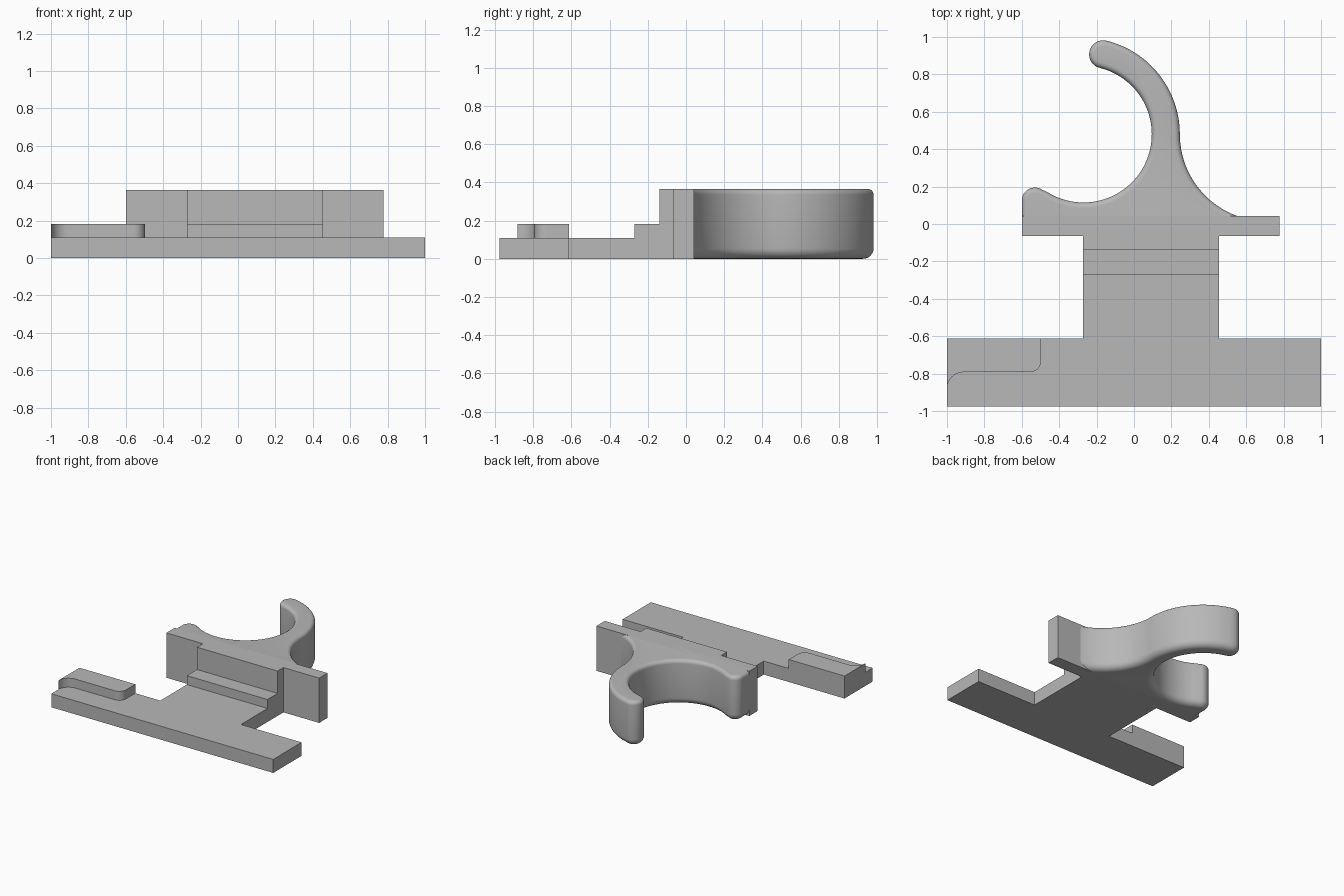
import bpy, bmesh
from math import cos, sin, radians
from mathutils import Vector

cube = bpy.data.objects.get("Cube")
if cube:
    bpy.data.objects.remove(cube)

grey = bpy.data.materials.new("plain grey")
grey.use_nodes = True
COLOUR = (0.48, 0.48, 0.48, 1)
grey.diffuse_color = COLOUR
grey.node_tree.nodes["Principled BSDF"].inputs["Base Color"].default_value = COLOUR


def arc(cx, cy, r, start, end, steps):
    """Points along a circular arc, angles in degrees."""
    angles = [radians(start + (end - start) * i / steps) for i in range(steps + 1)]
    return [(cx + r * cos(a), cy + r * sin(a)) for a in angles]


def prism(name, corners, direction, rounding=None):
    """Extrude a closed outline; rounding may bevel the solid before it is stored."""
    bm = bmesh.new()
    face = bm.faces.new([bm.verts.new(c) for c in corners])
    ext = bmesh.ops.extrude_face_region(bm, geom=[face])
    moved = [v for v in ext["geom"] if isinstance(v, bmesh.types.BMVert)]
    bmesh.ops.translate(bm, vec=Vector(direction), verts=moved)
    bmesh.ops.recalc_face_normals(bm, faces=bm.faces)
    if rounding:
        rounding(bm)
    mesh = bpy.data.meshes.new(name)
    bm.to_mesh(mesh)
    bm.free()
    obj = bpy.data.objects.new(name, mesh)
    bpy.context.collection.objects.link(obj)
    mesh.materials.append(grey)
    bpy.ops.object.select_all(action='DESELECT')
    obj.select_set(True)
    bpy.context.view_layer.objects.active = obj
    bpy.ops.object.shade_smooth_by_angle(angle=radians(30))
    return obj


def plan(name, outline, z0, z1, rounding=None):
    return prism(name, [(x, y, z0) for x, y in outline], (0, 0, z1 - z0), rounding)


def box(name, x0, x1, y0, y1, z0, z1):
    return plan(name, [(x0, y0), (x1, y0), (x1, y1), (x0, y1)], z0, z1)


BASE, STEP, TOP = 0.11, 0.183, 0.365
BACK = 0.0   # hidden edge of the hook, inside the wall

# Flat base and upright wall
box("base_crossbar", -1, 1, -0.975, -0.612, 0, BASE)
box("upright_wall", -0.6, 0.777, -0.065, 0.042, 0, TOP)

# Stem with two steps, drawn from the side
steps = [(-0.612, 0), (-0.065, 0), (-0.065, TOP), (-0.14, TOP),
         (-0.14, STEP), (-0.27, STEP), (-0.27, BASE), (-0.612, BASE)]
prism("stepped_stem", [(-0.272, y, z) for y, z in steps], (0.727, 0, 0))

# Raised pad on the crossbar, with one concave and one convex corner
pad = [(-1, -0.612)] + arc(-0.91, -0.882, 0.09, 180, 90, 10)
pad += arc(-0.557, -0.732, 0.06, 270, 360, 10) + [(-0.497, -0.612)]
plan("raised_pad", pad, BASE, STEP)

# Hook: lip, round cradle, curled tip, outer sweep
hook = [(-0.6, BACK)]
hook += arc(-0.53, 0.125, 0.07, 180, 53.8, 12)
hook += arc(-0.27, 0.48, 0.365, 233.8, 436, 56)[1:]
hook += arc(-0.165, 0.907, 0.075, 256, 76, 16)[1:-1]
hook += arc(-0.27, 0.48, 0.515, 76, 0, 26)
hook += arc(0.71, 0.48, 0.465, 180, 265, 24)[1:]
hook += [(0.67, BACK)]


def round_hook(bm):
    """Soften the upper edge a little and the lower edge more."""
    for level, radius in ((TOP, 0.03), (0, 0.055)):
        rim = [e for e in bm.edges
               if all(abs(v.co.z - level) < 1e-4 for v in e.verts)
               and any(v.co.y > BACK + 0.001 for v in e.verts)]
        bmesh.ops.bevel(bm, geom=rim, offset=radius, offset_type='OFFSET',
                        segments=6, profile=0.5, affect='EDGES')


plan("hook", hook, 0, TOP, round_hook)
